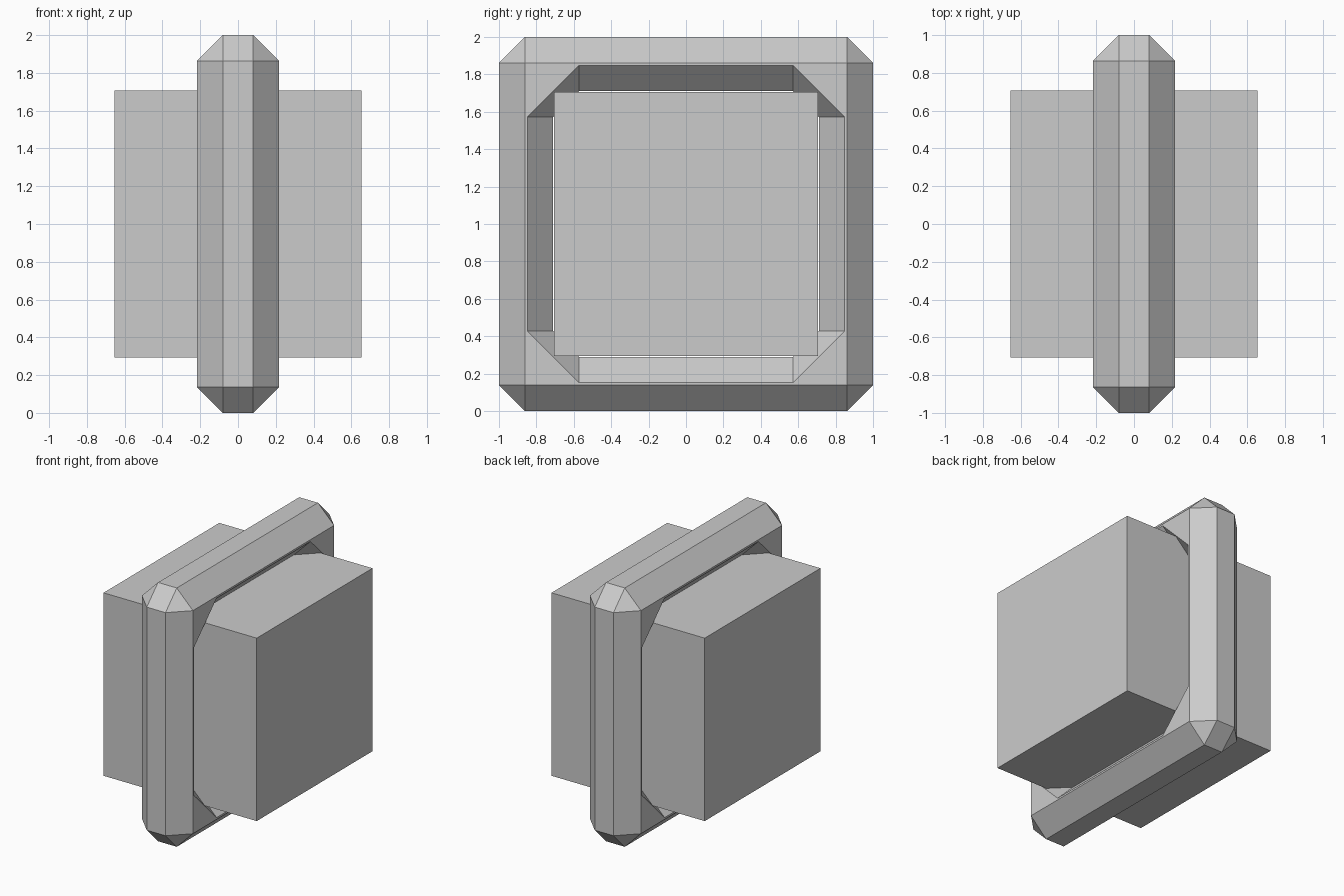
import bpy, bmesh

if "Cube" in bpy.data.objects:
    bpy.data.objects.remove(bpy.data.objects["Cube"])


def make_object(name, bm):
    bmesh.ops.recalc_face_normals(bm, faces=bm.faces)
    mesh = bpy.data.meshes.new(name)
    bm.to_mesh(mesh)
    bm.free()
    obj = bpy.data.objects.new(name, mesh)
    bpy.context.collection.objects.link(obj)
    return obj


def octagon(bm, x, a, s):
    """Square loop across x: half-size a, straight sides reach to s."""
    pts = [(a, -s), (a, s), (s, a), (-s, a), (-a, s), (-a, -s), (-s, -a), (s, -a)]
    return [bm.verts.new((x, y, z + 1)) for y, z in pts]


# Core block
bm = bmesh.new()
bmesh.ops.create_cube(bm, size=1)
bmesh.ops.scale(bm, vec=(1.31, 1.414, 1.414), verts=bm.verts)
bmesh.ops.translate(bm, vec=(0, 0, 1), verts=bm.verts)
make_object("core_block", bm)

# Chamfered square band: loops run over the outside, then back through the hole
bm = bmesh.new()
half = [(0.08, 1.0, 0.862), (0.218, 0.862, 0.862),
        (0.218, 0.848, 0.573), (0.08, 0.71, 0.573)]
section = half + [(-x, a, s) for x, a, s in reversed(half)]
loops = [octagon(bm, *p) for p in section]
for i, loop in enumerate(loops):
    nxt = loops[(i + 1) % len(loops)]
    for j in range(8):
        k = (j + 1) % 8
        bm.faces.new((loop[j], loop[k], nxt[k], nxt[j]))
bmesh.ops.remove_doubles(bm, verts=bm.verts, dist=0.0005)
make_object("band", bm)
